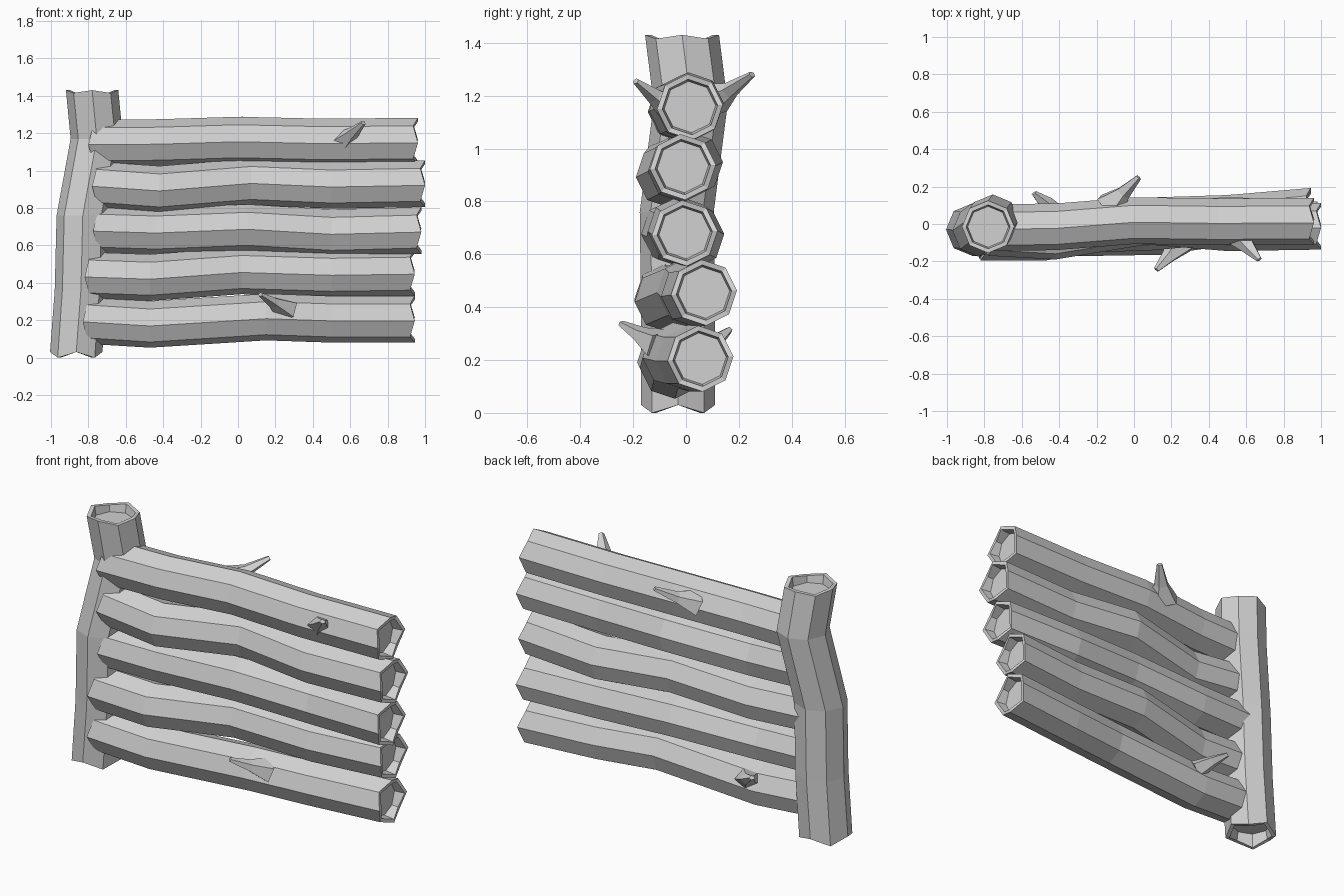
import bpy, bmesh, math
from mathutils import Vector

if "Cube" in bpy.data.objects:
    bpy.data.objects.remove(bpy.data.objects["Cube"])

wood = bpy.data.materials.new("grey_wood")
wood.diffuse_color = (0.64, 0.64, 0.64, 1)
wood.use_nodes = True
wood.node_tree.nodes["Principled BSDF"].inputs["Base Color"].default_value = wood.diffuse_color


def finish(name, bm):
    bmesh.ops.recalc_face_normals(bm, faces=bm.faces)
    mesh = bpy.data.meshes.new(name)
    bm.to_mesh(mesh)
    bm.free()
    mesh.materials.append(wood)
    obj = bpy.data.objects.new(name, mesh)
    bpy.context.collection.objects.link(obj)
    return obj


def loft(bm, rings):
    """Skin a list of point rings and cap both ends."""
    vs = [[bm.verts.new(p) for p in ring] for ring in rings]
    n = len(vs[0])
    for a, b in zip(vs, vs[1:]):
        for i in range(n):
            j = (i + 1) % n
            bm.faces.new((a[i], a[j], b[j], b[i]))
    bm.faces.new(vs[0])
    bm.faces.new(vs[-1])


def trunk(name, path, radius, axis, jag, depth, turn=0.0):
    """Eight-sided bent trunk with jagged, hollowed ends."""
    def ring(c, r, notch=0.0, shift=0.0):
        pts = []
        for i in range(8):
            a = math.tau * i / 8 + turn
            u, v = r * math.cos(a), r * math.sin(a)
            w = shift + (notch if i % 2 else 0.0)
            off = (w, u, v) if axis == "x" else (u, v, w)
            pts.append(Vector(c) + Vector(off))
        return pts

    first, last = path[0], path[-1]
    j0, j1 = jag
    rings = [ring(first, radius * 0.78, 0, depth),
             ring(first, radius * 0.84, j0),
             ring(first, radius, j0)]
    rings += [ring(c, radius) for c in path[1:-1]]
    rings += [ring(last, radius, j1),
              ring(last, radius * 0.84, j1),
              ring(last, radius * 0.78, 0, -depth)]
    bm = bmesh.new()
    loft(bm, rings)
    return finish(name, bm)


def branch(name, base, mid, tip, radii):
    """Tapering five-sided broken twig, flattened vertically at the base."""
    pts = [Vector(p) for p in (base, mid, tip)]
    direction = (pts[2] - pts[0]).normalized()
    u = direction.cross(Vector((0, 0, 1))).normalized()
    v = direction.cross(u)
    rings = [[c + r * (u * math.cos(math.tau * i / 5) + 0.75 * v * math.sin(math.tau * i / 5))
              for i in range(5)] for c, r in zip(pts, radii)]
    bm = bmesh.new()
    loft(bm, rings)
    return finish(name, bm)


# Upright post
trunk("post", [(-0.865, -0.03, 0.03), (-0.84, -0.03, 0.36), (-0.83, -0.035, 0.76),
               (-0.755, 0.018, 1.17), (-0.78, -0.015, 1.43)],
      0.14, "z", (-0.03, -0.015), 0.05)

# Stacked horizontal logs: x, y and z of each bend, bottom to top
logs = [
    [(-0.83, -0.06, 0.20), (-0.47, -0.05, 0.178), (0.15, -0.04, 0.217), (0.5, 0.01, 0.205), (0.945, 0.055, 0.205)],
    [(-0.82, -0.07, 0.44), (-0.47, -0.07, 0.428), (0.02, 0.015, 0.464), (0.5, 0.03, 0.449), (0.945, 0.068, 0.455)],
    [(-0.775, -0.045, 0.685), (-0.44, -0.025, 0.675), (0.05, -0.02, 0.695), (0.5, 0.02, 0.668), (0.98, -0.005, 0.68)],
    [(-0.78, -0.045, 0.925), (-0.42, -0.065, 0.90), (0.07, 0.015, 0.94), (0.5, -0.02, 0.921), (1.0, -0.012, 0.93)],
    [(-0.80, -0.02, 1.147), (-0.42, -0.015, 1.15), (0.0, 0.018, 1.163), (0.45, 0.012, 1.153), (0.962, 0.015, 1.157)],
]
for k, path in enumerate(logs):
    trunk(f"log_{k + 1}", path, 0.125, "x", (0.022, -0.025), 0.06, math.radians(4))

# Broken twigs on the top and bottom logs
branch("top_front_twig", (0.57, -0.06, 1.16), (0.61, -0.12, 1.20), (0.67, -0.19, 1.255), (0.075, 0.042, 0.016))
branch("top_back_twig", (-0.13, 0.09, 1.18), (-0.06, 0.165, 1.22), (0.025, 0.25, 1.28), (0.095, 0.042, 0.016))
branch("bottom_front_twig", (0.25, -0.09, 0.255), (0.19, -0.17, 0.295), (0.12, -0.245, 0.338), (0.09, 0.042, 0.016))
branch("bottom_back_twig", (-0.42, 0.03, 0.23), (-0.47, 0.11, 0.27), (-0.535, 0.165, 0.315), (0.075, 0.042, 0.016))
